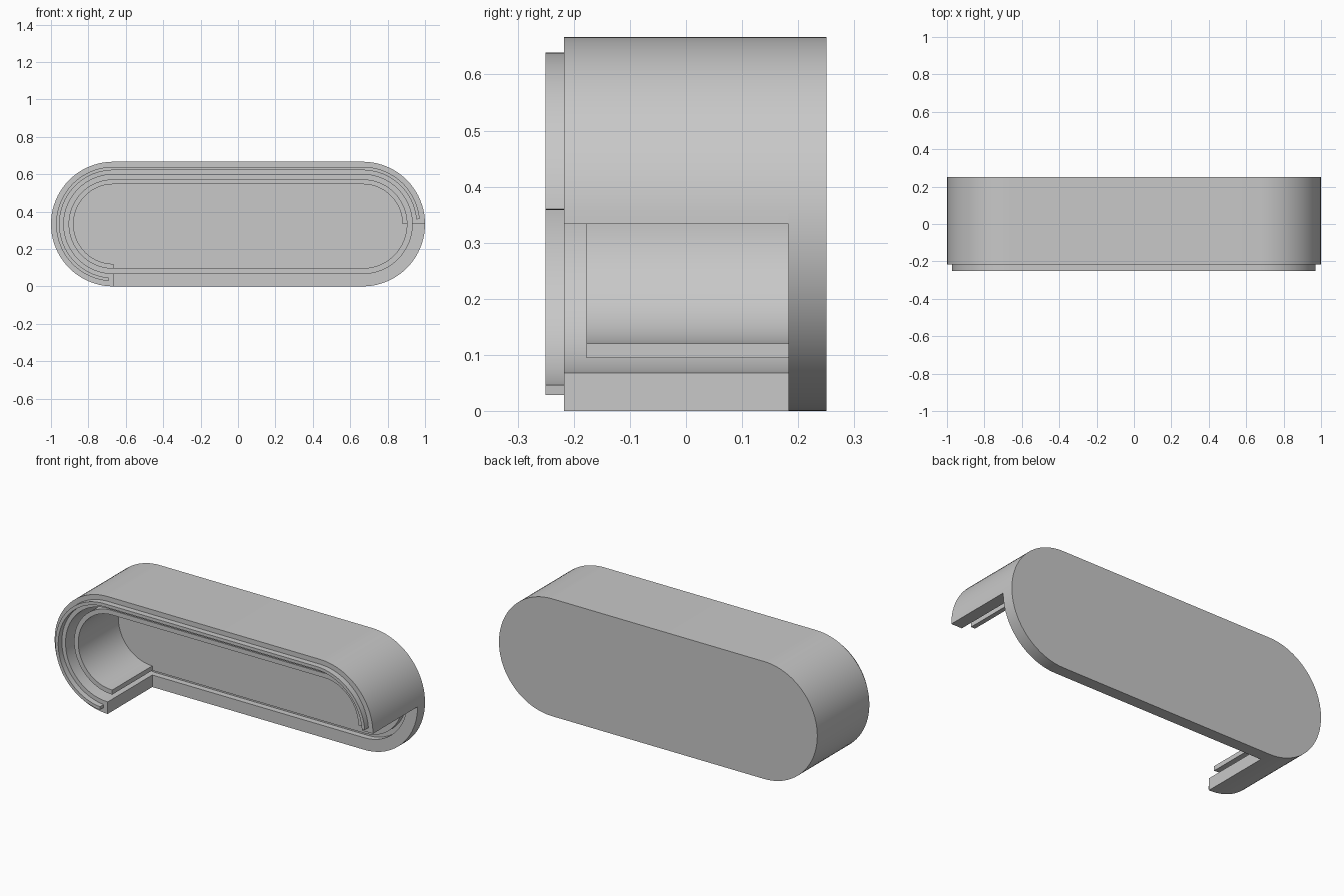
import bpy, bmesh, math

cube = bpy.data.objects.get("Cube")
if cube:
    bpy.data.objects.remove(cube, do_unlink=True)

grey = bpy.data.materials.new("light_grey")
grey.use_nodes = True
colour = (0.58, 0.58, 0.58, 1)
grey.diffuse_color = colour
grey.node_tree.nodes["Principled BSDF"].inputs["Base Color"].default_value = colour

R = 1 / 3           # outer radius of the rounded ends
HALF = 2 / 3        # half the straight length
SEGS = 40           # steps per rounded end


def pill(start=0, end=360):
    """Centre and direction pairs running around the rounded outline."""
    stops = sorted({start, end, 90, 270} | {180 * i / SEGS for i in range(2 * SEGS + 1)})
    path = []
    for a in (s for s in stops if start <= s <= end):
        c, s = math.cos(math.radians(a)), math.sin(math.radians(a))
        sides = (1, -1) if a == 90 else (-1, 1) if a == 270 else (-1,) if 90 < a < 270 else (1,)
        if a == end == 270:
            sides = (-1,)
        path += [(side * HALF, c, s) for side in sides]
    return path


def finish(name, bm):
    bmesh.ops.recalc_face_normals(bm, faces=bm.faces)
    mesh = bpy.data.meshes.new(name)
    bm.to_mesh(mesh)
    bm.free()
    mesh.materials.append(grey)
    obj = bpy.data.objects.new(name, mesh)
    bpy.context.collection.objects.link(obj)
    bpy.ops.object.select_all(action="DESELECT")
    obj.select_set(True)
    bpy.context.view_layer.objects.active = obj
    bpy.ops.object.shade_smooth_by_angle(angle=math.radians(30))


def point(bm, station, r, y):
    cx, c, s = station
    return bm.verts.new((cx + r * c, y, R + r * s))


def open_band(name, outer, inner, front, back, start, end):
    """Rectangular section swept along part of the outline."""
    bm = bmesh.new()
    section = [(outer, front), (outer, back), (inner, back), (inner, front)]
    rows = [[point(bm, st, r, y) for r, y in section] for st in pill(start, end)]
    for a, b in zip(rows, rows[1:]):
        for i in range(4):
            j = (i + 1) % 4
            bm.faces.new((a[i], a[j], b[j], b[i]))
    bm.faces.new(rows[0])
    bm.faces.new(rows[-1])
    finish(name, bm)


def grooved_plate(name, profile):
    """Full outline stepped through a radius and depth profile, capped both ends."""
    bm = bmesh.new()
    path = pill()[:-1]
    loops = [[point(bm, st, r, y) for st in path] for r, y in profile]
    for a, b in zip(loops, loops[1:]):
        for i in range(len(path)):
            j = (i + 1) % len(path)
            bm.faces.new((a[i], a[j], b[j], b[i]))
    bm.faces.new(loops[0])
    bm.faces.new(loops[-1])
    finish(name, bm)


WALL_IN, RING_OUT, FLOOR, GROOVE = 0.265, 0.239, 0.183, 0.217

# Back plate with the groove between wall and ring
grooved_plate("back_plate", [(R, 0.25), (R, FLOOR), (WALL_IN, FLOOR),
                             (WALL_IN, GROOVE), (RING_OUT, GROOVE), (RING_OUT, FLOOR)])

# Walls leave the lower right side open
open_band("outer_wall", R, WALL_IN, -0.217, FLOOR, 0, 270)
open_band("inner_wall", RING_OUT, 0.213, -0.177, FLOOR, 0, 270)

# Thin lip on the front of the outer wall, set back from both ends
open_band("front_lip", 0.306, 0.288, -0.25, -0.217, 5, 265)
